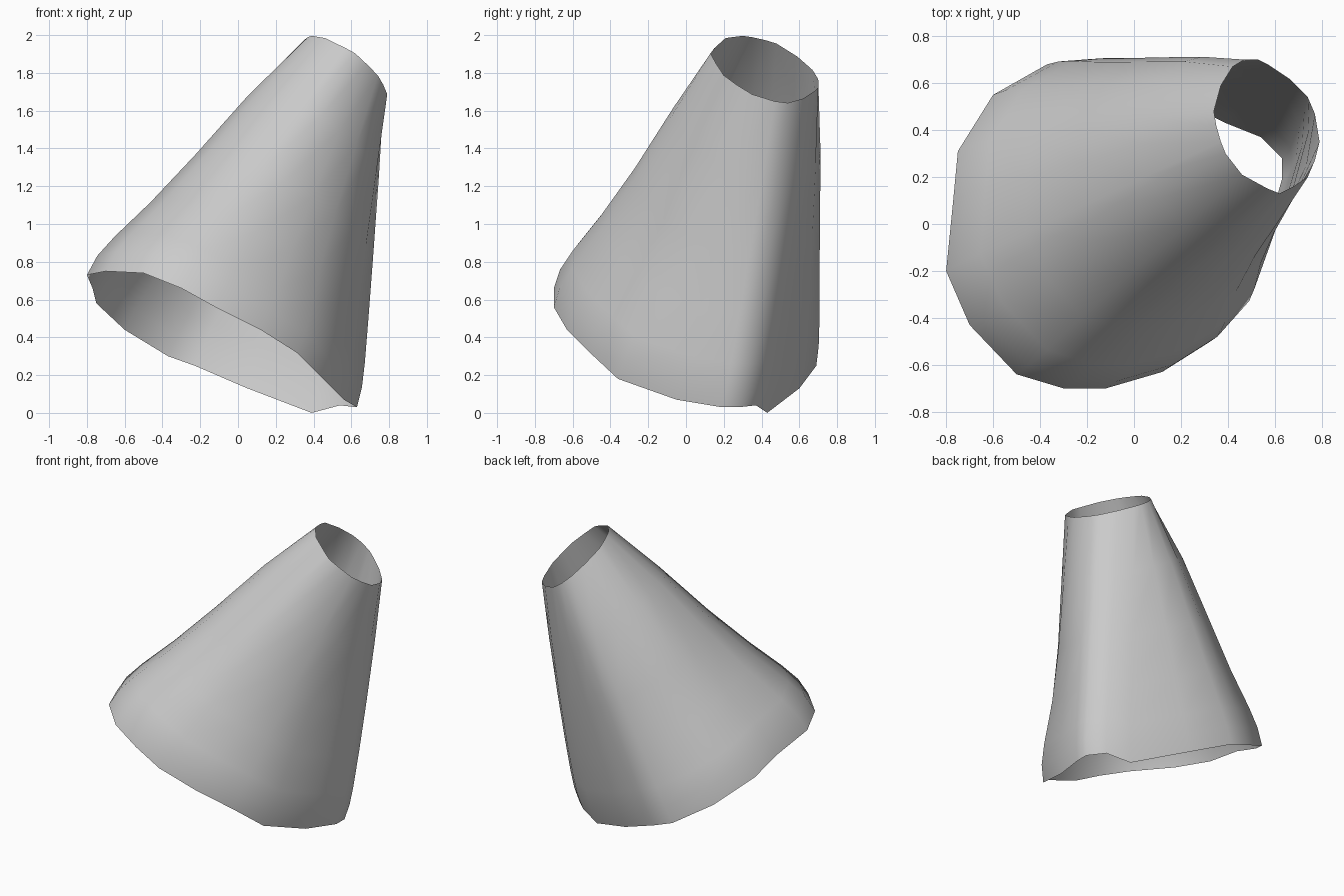
import bpy, bmesh
from mathutils import Vector

if "Cube" in bpy.data.objects:
    bpy.data.objects.remove(bpy.data.objects["Cube"], do_unlink=True)

grey = bpy.data.materials.new("plain grey")
grey.use_nodes = True
colour = (0.6, 0.6, 0.6, 1)
grey.diffuse_color = colour
grey.node_tree.nodes["Principled BSDF"].inputs["Base Color"].default_value = colour

# Matching points round the slanted top opening (x, y) and the wide lower rim (x, y, z)
top_outline = [
    (.79, .35), (.77, .47), (.74, .54), (.66, .62), (.57, .68), (.53, .7), (.47, .7),
    (.42, .67), (.37, .59), (.34, .48), (.35, .42), (.37, .35), (.39, .3),
    (.46, .21), (.57, .15), (.62, .13), (.68, .16), (.74, .2), (.77, .27)]
rim = [
    (.56, -.05, .07), (.63, .19, .03), (.63, .28, .03), (.54, .37, .04), (.39, .43, 0), (.05, .6, .13),
    (-.23, .69, .25), (-.37, .68, .3), (-.6, .55, .44), (-.75, .31, .58), (-.77, .1, .66), (-.8, -.2, .73),
    (-.7, -.43, .75), (-.5, -.64, .74), (-.3, -.7, .66), (-.12, -.7, .56), (.12, -.63, .44), (.31, -.51, .32),
    (.45, -.36, .18)]

# Heights along the wall, and how far each side swells or sinks there
levels = [0, .07, .15, .3, .5, .75, 1]
swells = [
    ((-.7, .5, .5), [0, .03, .035, .025, .035, .045, 0]),   # back left
    ((-.5, -.7, .5), [0, .03, .03, .01, 0, .01, 0]),        # front left
    ((.7, .7, 0), [0, .03, .04, .045, .04, .025, 0]),       # back right
    ((.7, -.7, 0), [0, .025, .02, -.01, -.02, -.01, 0])]    # front right


def on_top_plane(x, y):
    return Vector((x, y, 1.815 - .72 * (x - .57) - .43 * (y - .42)))


top = [on_top_plane(*p) for p in top_outline]
rim = [Vector(p) for p in rim]
count = len(rim)
middle = [sum(ring, Vector()) / count for ring in (rim, top)]
axis = (middle[1] - middle[0]).normalized()


def wall_point(i, level):
    """Straight line from rim to top, pushed out or in by the swells it faces."""
    t = levels[level]
    p = rim[i].lerp(top[i], t)
    out = p - middle[0].lerp(middle[1], t)
    out = (out - axis * out.dot(axis)).normalized()
    push = sum(max(0, out.dot(Vector(side))) ** 2.5 * amounts[level] for side, amounts in swells)
    return p + out * push


# Tapered sleeve, open at both ends
bm = bmesh.new()
rings = [[bm.verts.new(wall_point(i, k)) for i in range(count)] for k in range(len(levels))]
for low, high in zip(rings, rings[1:]):
    for i in range(count):
        j = (i + 1) % count
        bm.faces.new((low[i], low[j], high[j], high[i])).smooth = True
mesh = bpy.data.meshes.new("tapered_sleeve")
bm.to_mesh(mesh)
bm.free()
mesh.materials.append(grey)
sleeve = bpy.data.objects.new("tapered_sleeve", mesh)
bpy.context.collection.objects.link(sleeve)
